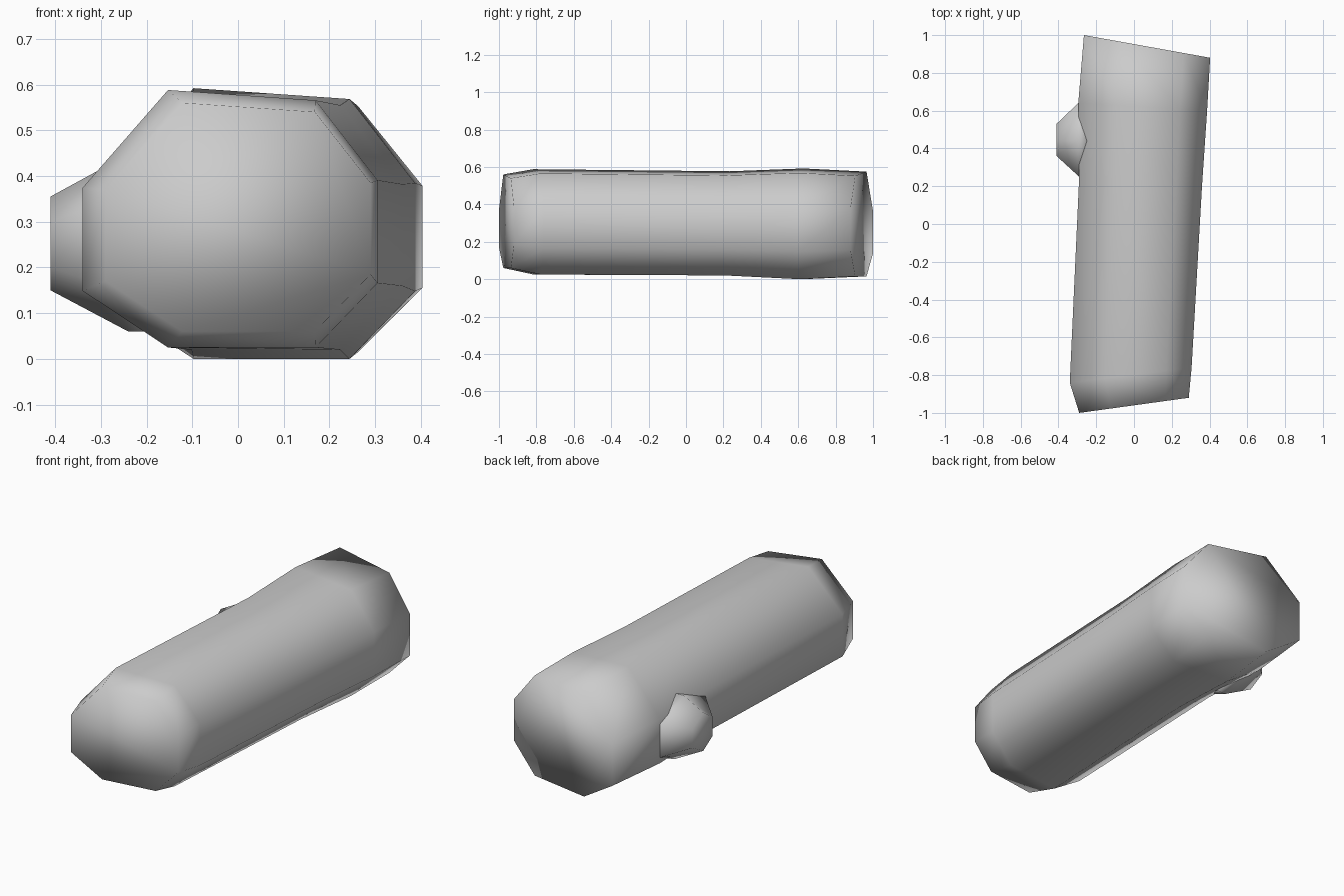
import bpy, bmesh

if "Cube" in bpy.data.objects:
    bpy.data.objects.remove(bpy.data.objects["Cube"])

# Irregular octagon: (fraction across, fraction of height)
OCT = [(0, .22), (.29, 0), (.79, 0), (1, .25), (1, .65), (.79, .96), (.29, 1), (0, .62)]

# Log sections: left x, left y, right x, right y, bottom z, top z
SECTIONS = [
    (-.29, -1.0, .29, -.92, .06, .56),
    (-.34, -.84, .305, -.76, .025, .588),
    (-.29, .25, .36, .20, .02, .577),
    (-.295, .64, .387, .60, 0, .592),
    (-.265, 1.0, .403, .88, .015, .575),
]

# Short side stub: x, y, z around the root and around the tip
ROOT = [(-.29, .25, .16), (-.24, .44, .06), (-.295, .64, .16),
        (-.295, .64, .34), (-.30, .44, .415), (-.29, .25, .34)]
TIP = [(-.41, .36, .20), (-.41, .44, .15), (-.41, .53, .20),
       (-.41, .53, .30), (-.41, .44, .355), (-.41, .36, .30)]


def loft(name, rings, cap_start=True):
    bm = bmesh.new()
    loops = [[bm.verts.new(p) for p in r] for r in rings]
    for a, b in zip(loops, loops[1:]):
        for i in range(len(a)):
            j = (i + 1) % len(a)
            bm.faces.new((a[i], a[j], b[j], b[i]))
    if cap_start:
        bm.faces.new(loops[0])
    bm.faces.new(loops[-1])
    bmesh.ops.recalc_face_normals(bm, faces=bm.faces)
    for f in bm.faces:
        f.smooth = True
    me = bpy.data.meshes.new(name)
    bm.to_mesh(me)
    bm.free()
    ob = bpy.data.objects.new(name, me)
    bpy.context.collection.objects.link(ob)
    return ob


# Main log
rings = [[(xl + (xr - xl) * u, yl + (yr - yl) * u, lo + (hi - lo) * v) for u, v in OCT]
         for xl, yl, xr, yr, lo, hi in SECTIONS]
loft("log", rings)

# Cut branch, with its root sunk into the log
sunk = [(x + .05, y, z) for x, y, z in ROOT]
loft("branch_stub", [sunk, ROOT, TIP])
